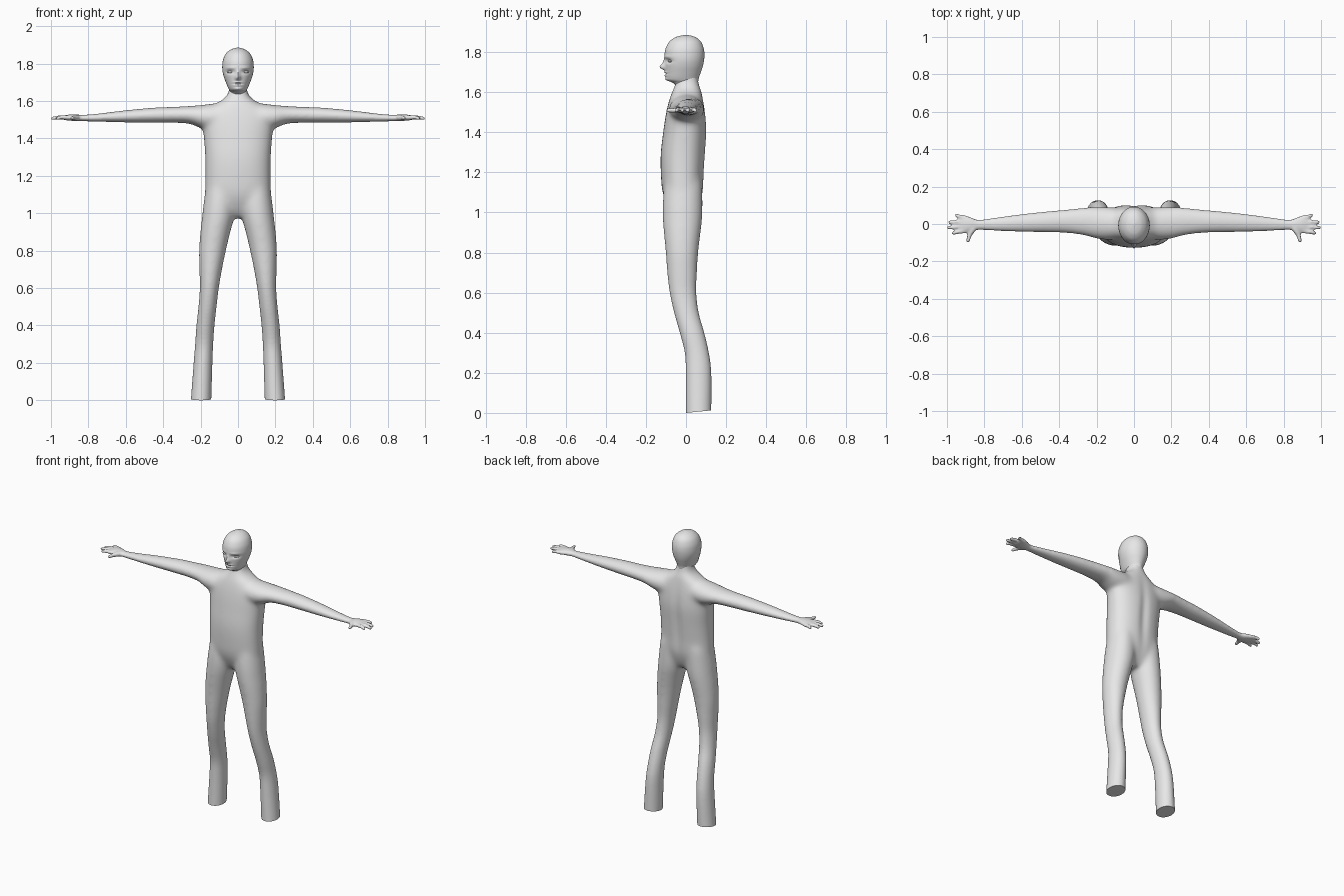
import bpy
import bmesh
from math import cos, sin, pi, exp
from mathutils import Vector, Matrix

cube = bpy.data.objects.get("Cube")
if cube:
    bpy.data.objects.remove(cube, do_unlink=True)

skin = bpy.data.materials.new("plain_grey")
skin.use_nodes = True
GREY = (0.8, 0.8, 0.8, 1.0)
skin.diffuse_color = GREY
for node in skin.node_tree.nodes:
    if node.type == 'BSDF_PRINCIPLED':
        node.inputs["Base Color"].default_value = GREY


def smooth_rows(rows, steps):
    """Catmull-Rom interpolation of a table of cross-sections."""
    out = []
    for i in range(len(rows) - 1):
        a, b = rows[max(i - 1, 0)], rows[i]
        c, d = rows[i + 1], rows[min(i + 2, len(rows) - 1)]
        for s in range(steps):
            t = s / steps
            out.append([q + t * (r - p) / 2
                        + t * t * (2 * p - 5 * q + 4 * r - u) / 2
                        + t ** 3 * (3 * q - p - 3 * r + u) / 2
                        for p, q, r, u in zip(a, b, c, d)])
    out.append(list(rows[-1]))
    return out


def loft(bm, rows, place, power=2.0, segments=40, steps=4):
    """Skin rounded sections (t, u0, u1, v0, v1); place maps (t, u, v) to xyz."""
    rings = []
    for t, u0, u1, v0, v1 in smooth_rows(rows, steps):
        ring = []
        for k in range(segments):
            c, s = cos(2 * pi * k / segments), sin(2 * pi * k / segments)
            c = abs(c) ** (2 / power) * (1 if c > 0 else -1)
            s = abs(s) ** (2 / power) * (1 if s > 0 else -1)
            ring.append(bm.verts.new(place(t, (u0 + u1) / 2 + c * (u1 - u0) / 2,
                                           (v0 + v1) / 2 + s * (v1 - v0) / 2)))
        rings.append(ring)
    for a, b in zip(rings, rings[1:]):
        for k in range(segments):
            n = (k + 1) % segments
            bm.faces.new((a[k], a[n], b[n], b[k]))
    bm.faces.new(rings[0])
    bm.faces.new(rings[-1])


def limb(bm, points, radii):
    """Chain of tapered cones with round joints, for fingers."""
    points = [Vector(p) for p in points]
    for p, r in zip(points, radii):
        bmesh.ops.create_uvsphere(bm, u_segments=16, v_segments=10, radius=r,
                                  matrix=Matrix.Translation(p))
    for p, q, r, s in zip(points, points[1:], radii, radii[1:]):
        turn = (q - p).to_track_quat('Z', 'Y').to_matrix().to_4x4()
        bmesh.ops.create_cone(bm, cap_ends=True, segments=16, radius1=r, radius2=s,
                              depth=(q - p).length,
                              matrix=Matrix.Translation((p + q) / 2) @ turn)


def finish(bm, name):
    bmesh.ops.recalc_face_normals(bm, faces=bm.faces)
    mesh = bpy.data.meshes.new(name)
    bm.to_mesh(mesh)
    bm.free()
    obj = bpy.data.objects.new(name, mesh)
    bpy.context.collection.objects.link(obj)
    mesh.materials.append(skin)
    return obj


def shade(obj):
    bpy.ops.object.select_all(action='DESELECT')
    obj.select_set(True)
    bpy.context.view_layer.objects.active = obj
    bpy.ops.object.shade_smooth_by_angle(angle=0.9)


# Torso and neck: height, left, right, front, back
torso = [(z, -w, w, f, b) for z, w, f, b in [
    (.975, .11, -.05, .03), (1.02, .165, -.085, .06), (1.1, .176, -.117, .085),
    (1.2, .175, -.126, .091), (1.3, .176, -.126, .098), (1.4, .183, -.114, .104),
    (1.47, .19, -.104, .1), (1.53, .185, -.092, .092), (1.58, .13, -.078, .083),
    (1.61, .08, -.066, .077), (1.65, .05, -.052, .063), (1.72, .048, -.04, .058)]]
# Leg: height, inner, outer, front, back
leg = [(-.05, .145, .255, 0, .126), (0, .143, .252, 0, .126), (.2, .137, .237, -.001, .126),
       (.3, .133, .229, -.006, .114), (.4, .126, .222, -.031, .091),
       (.5, .115, .211, -.059, .063), (.6, .103, .204, -.081, .051),
       (.7, .086, .206, -.093, .054), (.8, .064, .209, -.102, .062),
       (.9, .04, .202, -.112, .074), (.97, .022, .194, -.117, .082),
       (1.05, .012, .185, -.117, .084), (1.15, .02, .17, -.105, .08),
       (1.2, .04, .15, -.08, .06)]
# Arm: reach, front, back, bottom, top
arm = [(.05, -.07, .08, 1.45, 1.58), (.12, -.085, .09, 1.44, 1.587),
       (.2, -.08, .093, 1.455, 1.579), (.26, -.064, .09, 1.478, 1.574),
       (.35, -.05, .079, 1.483, 1.569), (.45, -.044, .068, 1.484, 1.564),
       (.6, -.041, .052, 1.486, 1.55), (.75, -.035, .032, 1.49, 1.532),
       (.83, -.031, .022, 1.492, 1.526), (.87, -.04, .035, 1.493, 1.529),
       (.9, -.049, .045, 1.495, 1.528), (.93, -.05, .047, 1.499, 1.522),
       (.937, -.045, .042, 1.503, 1.518)]
# Fingers: root y, tip x, tip y
fingers = [(-.037, .966, -.049), (-.014, .992, -.02), (.011, .985, .01), (.034, .95, .046)]

bm = bmesh.new()
loft(bm, torso, lambda t, u, v: (u, v, t), power=2.3)
for side in (1, -1):
    loft(bm, leg, lambda t, u, v: (side * u, v, t))
    loft(bm, arm, lambda t, u, v: (side * t, u, v))
    for root, tip_x, tip_y in fingers:
        limb(bm, [(side * .9, root, 1.511), (side * (tip_x + .92) / 2, (root + tip_y) / 2, 1.513),
                  (side * tip_x, tip_y, 1.508)], (.012, .0115, .0095))
    limb(bm, [(side * .86, -.025, 1.511), (side * .88, -.06, 1.51),
              (side * .888, -.092, 1.509)], (.017, .0125, .0095))
body = finish(bm, "body")

# Fuse the body parts into one skin
fuse = body.modifiers.new("fuse", 'REMESH')
fuse.mode = 'VOXEL'
fuse.voxel_size = .006
graph = bpy.context.evaluated_depsgraph_get()
skin_mesh = bpy.data.meshes.new_from_object(body.evaluated_get(graph))
body.modifiers.clear()
bm = bmesh.new()
bm.from_mesh(skin_mesh)

# Soften the joins at shoulders, hips and neck, then the whole skin lightly
for i in range(45):
    reach = .45 - .004 * i
    low = .7 + .003 * i
    soft = [v for v in bm.verts if abs(v.co.x) < reach and v.co.z > low]
    bmesh.ops.smooth_vert(bm, verts=soft, factor=.5,
                          use_axis_x=True, use_axis_y=True, use_axis_z=True)
for i in range(3):
    bmesh.ops.smooth_vert(bm, verts=bm.verts[:], factor=.5,
                          use_axis_x=True, use_axis_y=True, use_axis_z=True)

# Shallow spine hollow
for v in bm.verts:
    if v.co.y > .03 and v.co.z > .95:
        v.co.y -= .01 * exp(-(v.co.x / .03) ** 2 - ((v.co.z - 1.3) / .2) ** 2)

# Slanted flat leg ends
cut = bmesh.ops.bisect_plane(bm, geom=bm.verts[:] + bm.edges[:] + bm.faces[:],
                             plane_co=(0, 0, 0), plane_no=(0, -.1, 1), clear_inner=True)
bmesh.ops.holes_fill(bm, edges=[e for e in bm.edges if e.is_boundary], sides=0)
bm.to_mesh(body.data)
bm.free()
if not body.data.materials:
    body.data.materials.append(skin)
shade(body)

# Head: height, left, right, front, back
head_rows = [(z, -w, w, f, b) for z, w, f, b in [
    (1.63, .042, -.045, .058), (1.648, .042, -.068, .06), (1.66, .048, -.093, .062),
    (1.675, .055, -.1, .065), (1.7, .065, -.102, .074), (1.73, .076, -.104, .084),
    (1.76, .083, -.106, .09), (1.79, .084, -.107, .092), (1.82, .08, -.101, .088),
    (1.85, .067, -.085, .076), (1.87, .047, -.061, .056), (1.88, .027, -.036, .034),
    (1.886, .004, -.006, .006)]]
bm = bmesh.new()
loft(bm, head_rows, lambda t, u, v: (u, v, t), segments=96, steps=9)

# Face relief: x, z, width, height, push outward
relief = [(0, 1.725, .013, .014, .024), (0, 1.745, .009, .02, .01),
          (.042, 1.756, .022, .011, -.011), (.04, 1.777, .025, .007, .003),
          (0, 1.7, .022, .004, .006), (0, 1.692, .024, .003, -.004),
          (0, 1.684, .02, .005, .006), (0, 1.664, .022, .01, .006)]
for v in bm.verts:
    if v.co.y < -.02:
        x, z = abs(v.co.x), v.co.z
        v.co.y -= sum(push * exp(-((x - px) / w) ** 2 - ((z - pz) / h) ** 2)
                      for px, pz, w, h, push in relief)
shade(finish(bm, "head"))

# Narrow eyes
for side, name in ((1, "left_eye"), (-1, "right_eye")):
    bm = bmesh.new()
    shape = (Matrix.Translation((side * .042, -.08, 1.755))
             @ Matrix.Rotation(side * .35, 4, 'Z') @ Matrix.Diagonal((.019, .008, .006, 1)))
    bmesh.ops.create_uvsphere(bm, u_segments=24, v_segments=12, radius=1, matrix=shape)
    shade(finish(bm, name))
